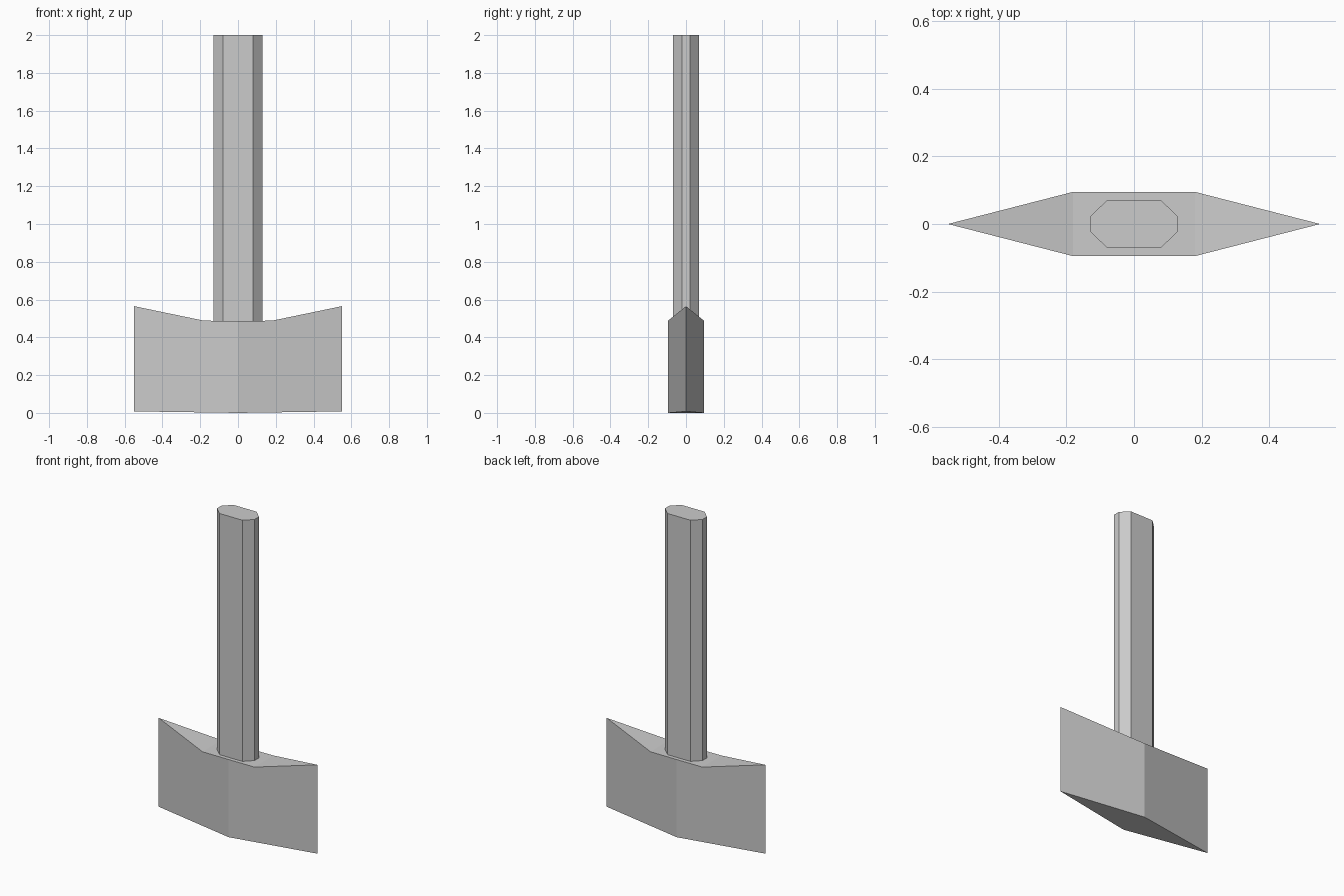
import bpy, bmesh

if "Cube" in bpy.data.objects:
    bpy.data.objects.remove(bpy.data.objects["Cube"])


def finish(name, bm):
    bmesh.ops.recalc_face_normals(bm, faces=bm.faces)
    mesh = bpy.data.meshes.new(name)
    bm.to_mesh(mesh)
    bm.free()
    obj = bpy.data.objects.new(name, mesh)
    bpy.context.collection.objects.link(obj)
    return obj


# Head: diamond base widening to a flat-sided top, with raised blade tips
bm = bmesh.new()
v = bm.verts.new
tip_low = {s: v((s * 0.55, 0, 0.008)) for s in (-1, 1)}
tip_high = {s: v((s * 0.55, 0, 0.565)) for s in (-1, 1)}
mid_low = {t: v((0, t * 0.094, 0)) for t in (-1, 1)}
mid_high = {t: v((0, t * 0.094, 0.487)) for t in (-1, 1)}
shoulder = {(s, t): v((s * 0.18, t * 0.095, 0.488))
            for s in (-1, 1) for t in (-1, 1)}

for s in (-1, 1):
    # sloped top of each blade
    bm.faces.new((tip_high[s], shoulder[s, -1], shoulder[s, 1]))
    # flat cheeks
    for t in (-1, 1):
        bm.faces.new((tip_low[s], tip_high[s], shoulder[s, t],
                      mid_high[t], mid_low[t]))
bm.faces.new((shoulder[-1, -1], mid_high[-1], shoulder[1, -1],
              shoulder[1, 1], mid_high[1], shoulder[-1, 1]))
# underside, folded slightly across the middle
for s in (-1, 1):
    bm.faces.new((tip_low[s], mid_low[-1], mid_low[1]))
finish("axe_head", bm)

# Handle: flattened octagonal shaft
bm = bmesh.new()
outline = [(0.13, -0.022), (0.13, 0.022), (0.08, 0.07), (-0.08, 0.07),
           (-0.13, 0.022), (-0.13, -0.022), (-0.08, -0.07), (0.08, -0.07)]
base = bm.faces.new([bm.verts.new((x, y, 0.486)) for x, y in outline])
top = bmesh.ops.extrude_face_region(bm, geom=[base], use_keep_orig=True)
bmesh.ops.translate(bm, vec=(0, 0, 1.514),
                    verts=[e for e in top["geom"]
                           if isinstance(e, bmesh.types.BMVert)])
finish("handle", bm)
